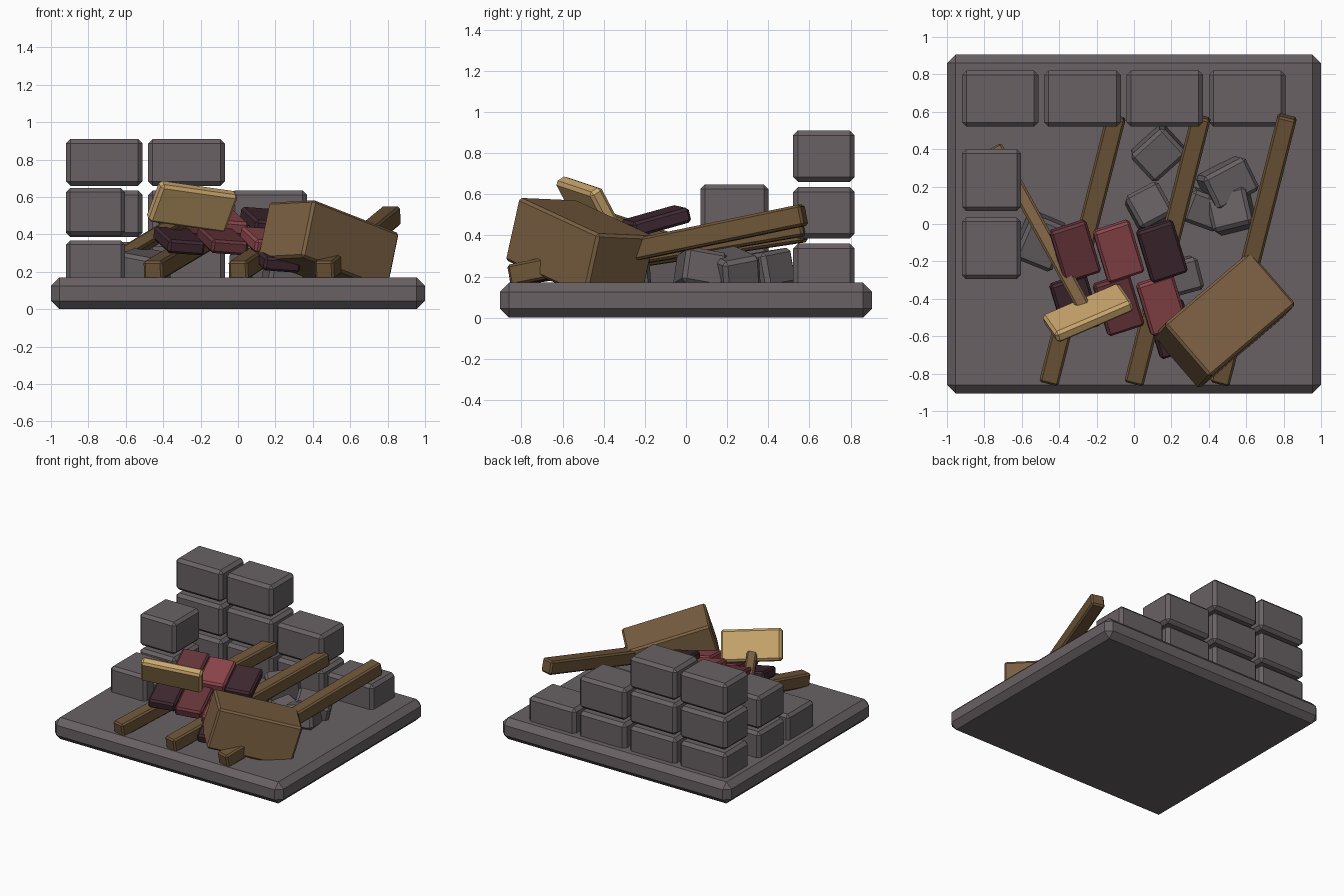
import bpy, bmesh, math
from mathutils import Vector, Matrix, Euler

if "Cube" in bpy.data.objects:
    bpy.data.objects.remove(bpy.data.objects["Cube"])


def material(name, rgb):
    m = bpy.data.materials.new(name)
    lin = [(c / 255 / 12.92) if c < 11 else ((c / 255 + 0.055) / 1.055) ** 2.4 for c in rgb]
    m.diffuse_color = (*lin, 1)
    m.use_nodes = True
    m.node_tree.nodes["Principled BSDF"].inputs["Base Color"].default_value = m.diffuse_color
    return m


STONE = material("grey stone", (104, 97, 100))
WOOD = material("crate wood", (124, 97, 67))
BEAM = material("beam wood", (110, 85, 56))
TAN = material("pale plank", (203, 167, 110))
RED = material("red tile", (142, 71, 77))
DARK_RED = material("dark red tile", (104, 54, 60))
PURPLE = material("purple tile", (64, 41, 50))


def box(name, center, size, mat, bevel=0.02, rot=None):
    """Chamfered box with an optional 3x3 rotation."""
    bm = bmesh.new()
    bmesh.ops.create_cube(bm, size=1)
    bmesh.ops.scale(bm, vec=size, verts=bm.verts)
    bmesh.ops.bevel(bm, geom=bm.edges[:], offset=bevel, segments=1, affect='EDGES')
    me = bpy.data.meshes.new(name)
    bm.to_mesh(me)
    bm.free()
    me.materials.append(mat)
    ob = bpy.data.objects.new(name, me)
    r = rot.to_4x4() if rot else Matrix()
    ob.matrix_world = Matrix.Translation(center) @ r
    bpy.context.collection.objects.link(ob)
    return ob


def frame(x_dir, y_dir):
    """Rotation whose local x follows x_dir and local y lies near y_dir."""
    x = Vector(x_dir).normalized()
    z = x.cross(Vector(y_dir)).normalized()
    return Matrix((x, z.cross(x), z)).transposed()


def turn(x, y, z):
    return Euler([math.radians(a) for a in (x, y, z)]).to_matrix()


def bar(name, a, b, width, mat):
    """Square timber between two points."""
    a, b = Vector(a), Vector(b)
    d = b - a
    rot = frame(d, Vector((0, 0, 1)).cross(d))
    box(name, (a + b) / 2, (d.length, width, width), mat, 0.012, rot)


# Ground slab
box("ground_slab", (0, 0, 0.085), (2, 1.81, 0.17), STONE, 0.045)

# Stepped back wall
for row, count in enumerate((4, 3, 2)):
    for i in range(count):
        box("back_wall_block", (-0.715 + 0.44 * i, 0.67, 0.235 + 0.275 * row),
            (0.41, 0.30, 0.25), STONE, 0.024)

# Left wall
for y, z in ((-0.13, 0.24), (0.235, 0.24), (0.235, 0.52)):
    box("left_wall_block", (-0.762, y, z), (0.315, 0.33, 0.255), STONE, 0.022)

# Fallen roof beams
for x, top in ((-0.455, 0.42), (0.0, 0.45), (0.46, 0.50)):
    bar("roof_beam", (x, -0.85, 0.205), (x + 0.36, 0.575, top), 0.105, BEAM)

# Roof tiles lying on the beams, colours shifting along each row
shades = (DARK_RED, RED, PURPLE)
for row in range(2):
    for i in range(3):
        box("roof_tile", (-0.315 + 0.232 * i, -0.145 - 0.285 * row, 0.47 - 0.105 * row),
            (0.205, 0.295, 0.075), shades[(i - row) % 3], 0.014, turn(15, 4, 18))
box("loose_tile", (0.2, -0.56, 0.27), (0.205, 0.28, 0.075), PURPLE, 0.014, turn(15, 4, 18))

# Tipped crate
crate_rot = frame((0.46, 0.39, -0.18), (-0.27, 0.25, 0))
crate_top = Vector((0.515, -0.48, 0.49))
crate_h = 0.32
box("crate", crate_top - crate_rot.col[2] * crate_h / 2, (0.63, 0.375, crate_h),
    WOOD, 0.014, crate_rot)

# Broken sign: board and slanted post
board_rot = frame((0.42, 0.18, -0.06), (0.06, -0.11, 0.2))
box("sign_board", (-0.245, -0.475, 0.55), (0.45, 0.235, 0.07), TAN, 0.016, board_rot)
bar("sign_post", (-0.74, 0.41, 0.21), (-0.26, -0.46, 0.50), 0.075, WOOD)

# Rubble stones: position, size, tilt
rubble = (
    ((0.13, 0.38, 0.23), (0.24, 0.20, 0.18), (8, -6, 42)),
    ((0.08, 0.09, 0.22), (0.20, 0.20, 0.18), (-8, 6, 28)),
    ((0.50, 0.22, 0.22), (0.26, 0.20, 0.19), (10, 12, 28)),
    ((0.52, 0.07, 0.23), (0.22, 0.21, 0.18), (-10, -8, 14)),
    ((0.37, 0.08, 0.21), (0.20, 0.18, 0.16), (6, 10, -20)),
    ((-0.50, -0.09, 0.22), (0.22, 0.26, 0.17), (8, 10, -22)),
    ((0.25, -0.28, 0.21), (0.20, 0.18, 0.18), (6, 8, 15)),
)
for pos, size, tilt in rubble:
    box("rubble_stone", pos, size, STONE, 0.02, turn(*tilt))
